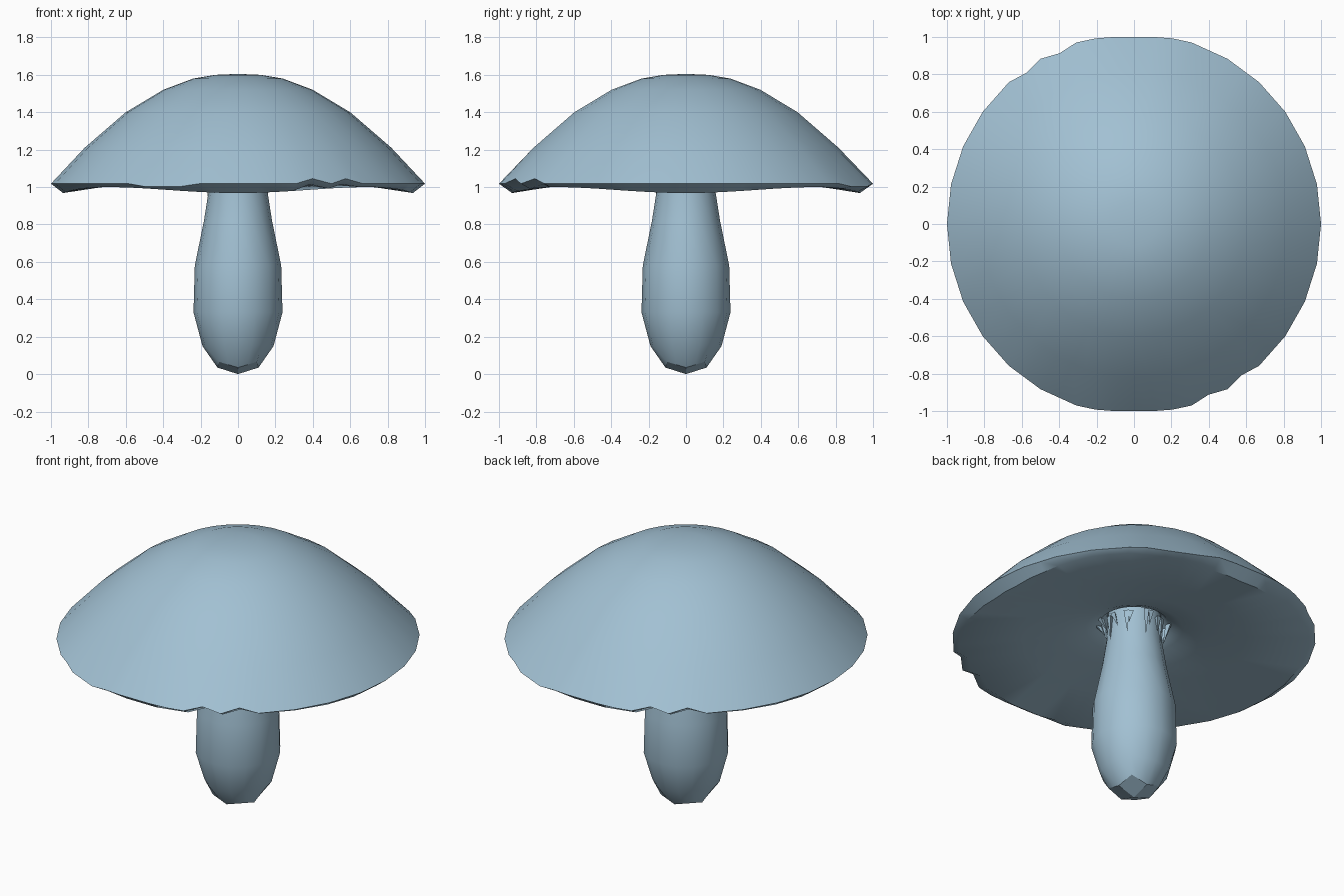
import bpy, bmesh, random
from math import sin, cos, radians, pi
from mathutils import Vector

if "Cube" in bpy.data.objects:
    bpy.data.objects.remove(bpy.data.objects["Cube"], do_unlink=True)

BLUE = (0.36, 0.53, 0.65, 1)
mat = bpy.data.materials.new("pale_blue")
mat.use_nodes = True
mat.diffuse_color = BLUE
mat.node_tree.nodes["Principled BSDF"].inputs["Base Color"].default_value = BLUE


def finish(name, bm, angle):
    bmesh.ops.recalc_face_normals(bm, faces=bm.faces)
    mesh = bpy.data.meshes.new(name)
    bm.to_mesh(mesh)
    bm.free()
    mesh.materials.append(mat)
    obj = bpy.data.objects.new(name, mesh)
    bpy.context.collection.objects.link(obj)
    bpy.ops.object.select_all(action='DESELECT')
    obj.select_set(True)
    bpy.context.view_layer.objects.active = obj
    bpy.ops.object.shade_smooth_by_angle(angle=radians(angle))


def lathe(count, sides, point, top, bottom):
    """Rings of vertices from point(ring, side), closed by a pole at each end."""
    bm = bmesh.new()
    rings = [[bm.verts.new(point(i, k)) for k in range(sides)] for i in range(count)]
    for a, b in zip(rings, rings[1:]):
        for k in range(sides):
            n = (k + 1) % sides
            bm.faces.new((a[k], a[n], b[n], b[k]))
    for ring, z in ((rings[0], top), (rings[-1], bottom)):
        pole = bm.verts.new((0, 0, z))
        for k in range(sides):
            bm.faces.new((ring[k], ring[(k + 1) % sides], pole))
    return bm


# Cap: domed top, thin turned-under lip, shallow hollow underside
DOME = [(0.12, 1.6), (0.24, 1.58), (0.4, 1.52), (0.6, 1.4), (0.82, 1.21)]
EDGE = len(DOME)
LIP = EDGE + 1
UNDER = [(1.0, 1.018), (0.935, 0.968), (0.62, 1.018), (0.4, 1.05), (0.27, 1.075),
         (0.19, 1.11), (0.15, 1.16)]
CAP = DOME + UNDER
SIDES = 60
NICKS = {19, 21, 49, 51}


def cap_point(i, k):
    r, z = CAP[i]
    a = 2 * pi * k / SIDES
    if i == LIP:                            # the lip hangs lowest on the four sides
        z += 0.016 * (1 - cos(4 * a))
        r += 0.021 * (1 - cos(4 * a))
    if i == EDGE and k % 30 in (10, 11, 12):    # rim rolls under beside two corners
        z -= 0.015
    if k in NICKS and i == EDGE:            # small nicks in the other two corners
        r, z = 0.985, 1.045
    if k in NICKS and i == LIP:
        r, z = 0.95, 1.015
    if k % 2:                               # keep straight rim segments
        r *= cos(pi / 30)
    x, y = r * cos(a), r * sin(a)
    if i == EDGE:                           # rim flattened at front and back
        y = max(-1, min(1, y * 1.02))
    return x, y, z


finish("cap", lathe(len(CAP), SIDES, cap_point, 1.605, 1.17), 40)

# Stem: swollen low down, foot closed by four kite-shaped facets
STEM = [(0.145, 1.17), (0.157, 0.98), (0.182, 0.82), (0.231, 0.58),
        (0.238, 0.33), (0.19, 0.15)]
FOOT = [Vector((0.11, 0, 0.035)), Vector((0.1, 0.1, 0.065)), Vector((0, 0.11, 0.035))]


def stem_point(i, k):
    if i < len(STEM):
        r, z = STEM[i]
        a = 2 * pi * k / 16
        if i == len(STEM) - 1 and k % 4 == 2:
            z += 0.015
        return r * cos(a), r * sin(a), z
    quarter, step = divmod(k, 4)
    p = FOOT[step // 2].lerp(FOOT[step // 2 + 1], step % 2 / 2)
    for _ in range(quarter):
        p = Vector((-p.y, p.x, p.z))
    return p


finish("stem", lathe(len(STEM) + 1, 16, stem_point, 1.17, 0.0), 24)

# Fringe: fine torn slivers flaring from the stem to the underside of the cap
random.seed(4)
bm = bmesh.new()
for k in range(22):
    a = 2 * pi * k / 22 + random.uniform(-0.12, 0.12)
    out, side = Vector((cos(a), sin(a), 0)), Vector((-sin(a), cos(a), 0))
    root = out * random.uniform(0.17, 0.21) + Vector((0, 0, 1.1))
    tip = out * 0.16 + side * random.uniform(-0.02, 0.02)
    tip.z = random.uniform(0.94, 1.04)
    base = [bm.verts.new(p) for p in (root + side * 0.016, root - side * 0.016,
                                      root - out * 0.03)]
    point = bm.verts.new(tip)
    bm.faces.new(base)
    for j in range(3):
        bm.faces.new((base[j], base[(j + 1) % 3], point))
finish("stem_fringe", bm, 20)
